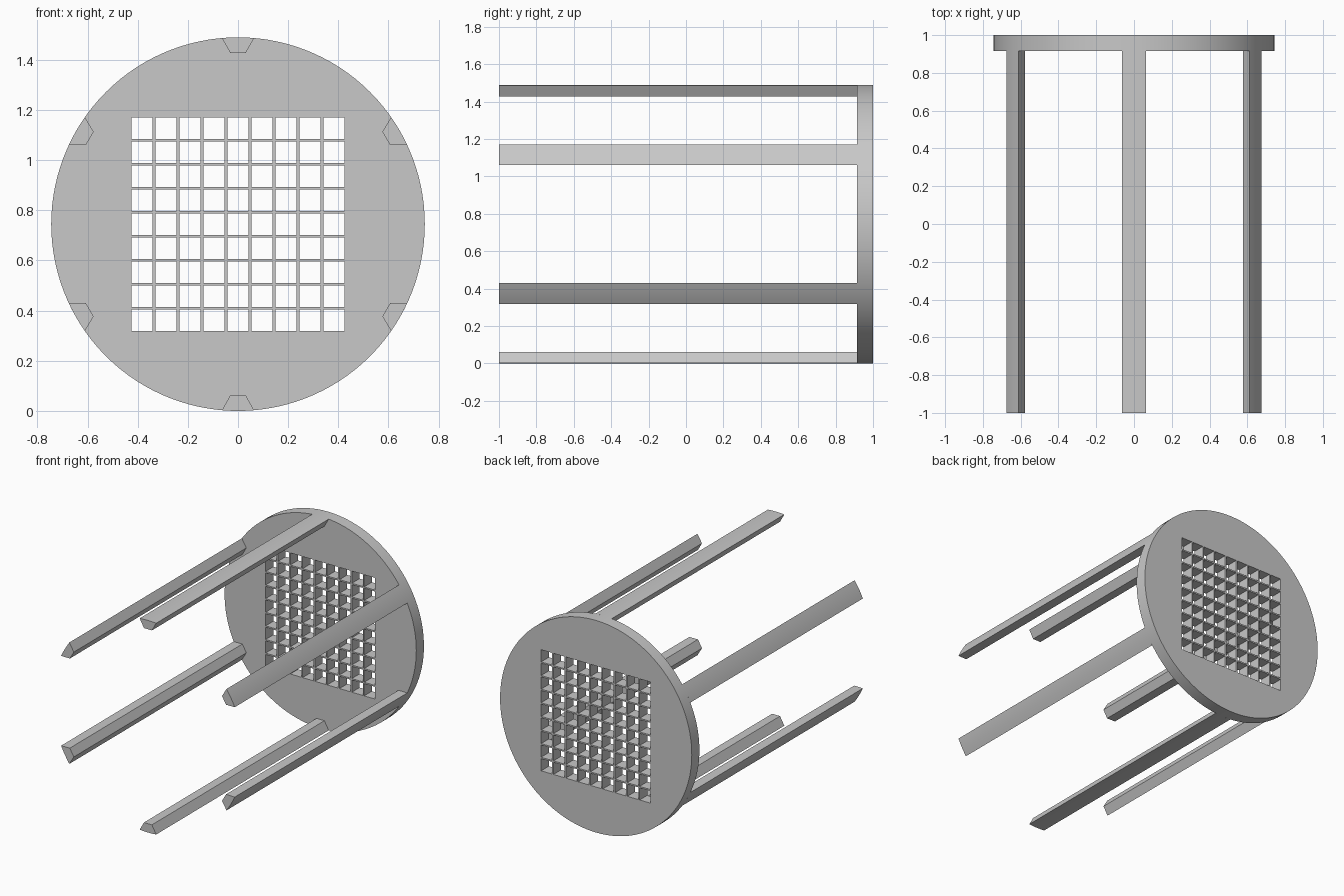
import bpy, bmesh
from math import sin, cos, asin, pi, radians
from mathutils import Matrix

if "Cube" in bpy.data.objects:
    bpy.data.objects.remove(bpy.data.objects["Cube"], do_unlink=True)

R = 0.745                      # seat radius, also the height of its centre
FRONT, BACK, RIM = -1.0, 1.0, 0.915
CELLS, PITCH, HOLE = 9, 0.0957, 0.0855

grey = bpy.data.materials.new("plain grey")
grey.use_nodes = True
colour = (0.58, 0.58, 0.58, 1)
grey.diffuse_color = colour
grey.node_tree.nodes["Principled BSDF"].inputs["Base Color"].default_value = colour


def make_object(name, bm):
    bmesh.ops.recalc_face_normals(bm, faces=bm.faces)
    mesh = bpy.data.meshes.new(name)
    bm.to_mesh(mesh)
    bm.free()
    mesh.materials.append(grey)
    obj = bpy.data.objects.new(name, mesh)
    bpy.context.collection.objects.link(obj)
    return obj


def activate(obj):
    bpy.ops.object.select_all(action='DESELECT')
    obj.select_set(True)
    bpy.context.view_layer.objects.active = obj


def extrude_profile(bm, points, y0, y1):
    """Prism from (x, z) points, running along y."""
    face = bm.faces.new([bm.verts.new((x, y0, z)) for x, z in points])
    new = bmesh.ops.extrude_face_region(bm, geom=[face])["geom"]
    bmesh.ops.translate(bm, vec=(0, y1 - y0, 0),
                        verts=[v for v in new if isinstance(v, bmesh.types.BMVert)])


# Round seat
bm = bmesh.new()
steps = 120
extrude_profile(bm, [(R * sin(2 * pi * i / steps), R + R * cos(2 * pi * i / steps))
                     for i in range(steps)], RIM, BACK)
seat = make_object("round_seat", bm)

# Square lattice of openings cut through the seat
bm = bmesh.new()
middle = (CELLS - 1) / 2
for i in range(CELLS):
    for j in range(CELLS):
        place = Matrix.Translation(((i - middle) * PITCH, (RIM + BACK) / 2,
                                    R + (j - middle) * PITCH))
        bmesh.ops.create_cube(bm, size=1,
                              matrix=place @ Matrix.Diagonal((HOLE, 0.3, HOLE, 1)))
cutter = make_object("lattice_cutter", bm)
cutter.hide_render = True
cut = seat.modifiers.new("lattice", 'BOOLEAN')
cut.operation, cut.solver, cut.object = 'DIFFERENCE', 'EXACT', cutter
activate(seat)
bpy.ops.object.modifier_apply(modifier=cut.name)
bpy.data.objects.remove(cutter, do_unlink=True)
activate(seat)
bpy.ops.object.shade_smooth_by_angle(angle=radians(30))

# Six tapered legs, each with its curved outer face flush with the rim
half = asin(0.064 / R)
arc = [half * (k / 3 - 1) for k in range(7)]
section = [(-0.031, 0.683)] + [(R * sin(a), R * cos(a)) for a in arc] + [(0.031, 0.683)]
for n in range(6):
    bm = bmesh.new()
    extrude_profile(bm, section, FRONT, RIM)
    bmesh.ops.transform(bm, verts=bm.verts, matrix=Matrix.Translation((0, 0, R))
                        @ Matrix.Rotation(n * pi / 3, 4, 'Y'))
    leg = make_object(f"leg_{n + 1}", bm)
    activate(leg)
    bpy.ops.object.shade_smooth_by_angle(angle=radians(30))
